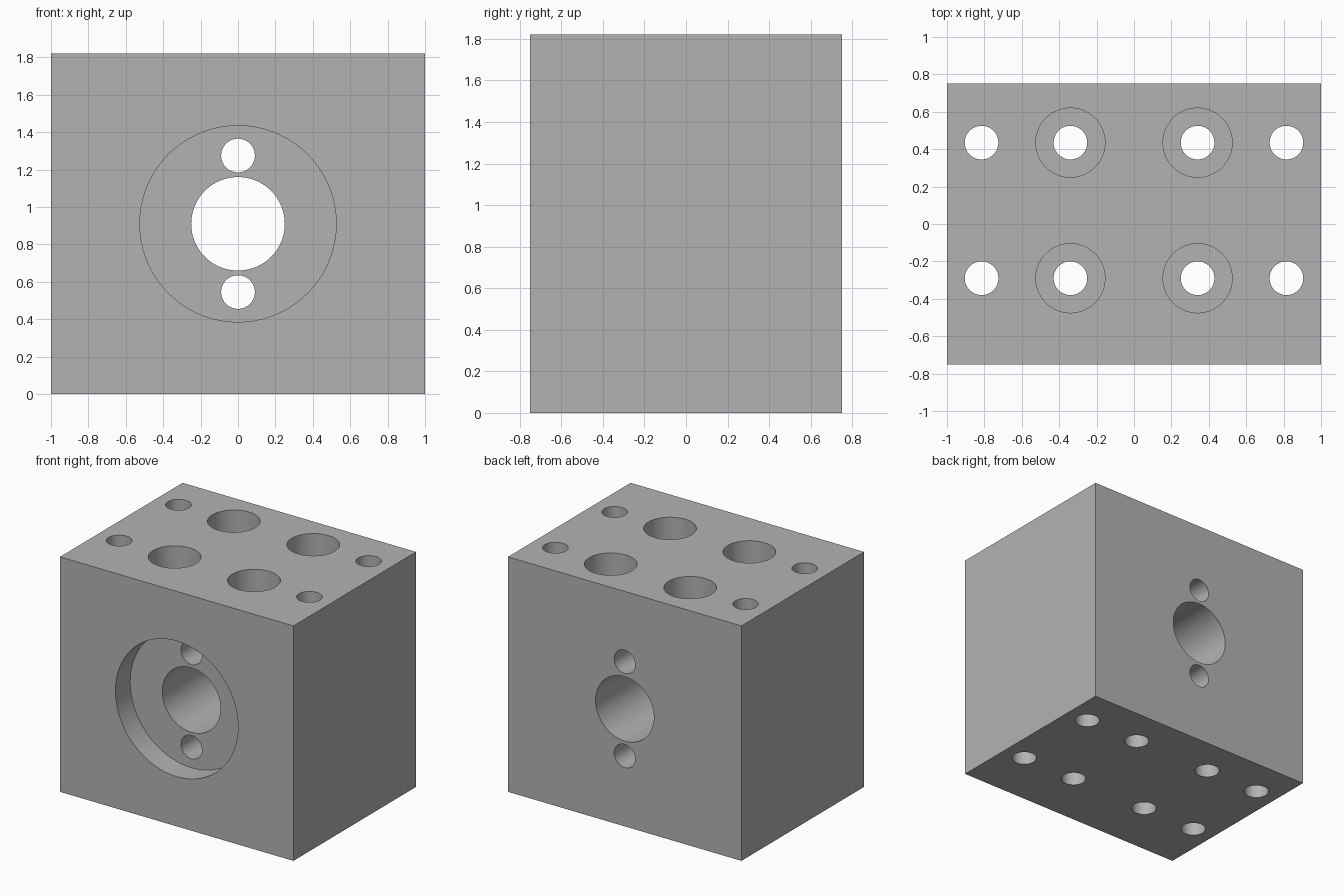
import bpy
from math import radians

cube = bpy.data.objects.get("Cube")
if cube:
    bpy.data.objects.remove(cube, do_unlink=True)

WIDTH, DEPTH, HEIGHT = 2.0, 1.5, 1.82
FRONT, TOP, MID = -DEPTH / 2, HEIGHT, HEIGHT / 2
PIN_R = 0.09

grey = bpy.data.materials.new("machined_grey")
grey.use_nodes = True
colour = (0.45, 0.45, 0.45, 1)
grey.diffuse_color = colour
grey.node_tree.nodes["Principled BSDF"].inputs["Base Color"].default_value = colour

# Solid block
bpy.ops.mesh.primitive_cube_add(size=1, location=(0, 0, MID))
block = bpy.context.object
block.name = "mounting_block"
block.scale = (WIDTH, DEPTH, HEIGHT)
bpy.ops.object.transform_apply(location=True, scale=True)
block.data.materials.append(grey)


def drill(radius, length, location, along_y=False):
    """Cut a round hole centred on location and discard the cutter."""
    tilt = (radians(90), 0, 0) if along_y else (0, 0, 0)
    bpy.ops.mesh.primitive_cylinder_add(vertices=72, radius=radius, depth=length,
                                        location=location, rotation=tilt)
    cutter = bpy.context.object
    cutter.hide_render = True
    cutter.data.materials.append(grey)
    cut = block.modifiers.new("hole", "BOOLEAN")
    cut.operation = "DIFFERENCE"
    cut.solver = "EXACT"
    cut.object = cutter
    bpy.context.view_layer.objects.active = block
    bpy.ops.object.modifier_apply(modifier=cut.name)
    bpy.data.objects.remove(cutter, do_unlink=True)


# Front recess, main bore and the two pin holes, front to back
drill(0.525, 2 * 0.18, (0, FRONT, MID), along_y=True)
drill(0.25, 3, (0, 0, MID), along_y=True)
for side in (-1, 1):
    drill(PIN_R, 3, (0, 0, MID + side * 0.365), along_y=True)

# Vertical holes: plain outer ones, counterbored inner ones
for y in (-0.29, 0.435):
    for side in (-1, 1):
        drill(PIN_R, 5, (side * 0.815, y, MID))
        drill(0.185, 2 * 0.25, (side * 0.34, y, TOP))
        drill(PIN_R, 5, (side * 0.34, y, MID))

# Smooth bores, crisp rims
bpy.ops.object.select_all(action="DESELECT")
block.select_set(True)
bpy.context.view_layer.objects.active = block
bpy.ops.object.shade_smooth_by_angle(angle=radians(30))
